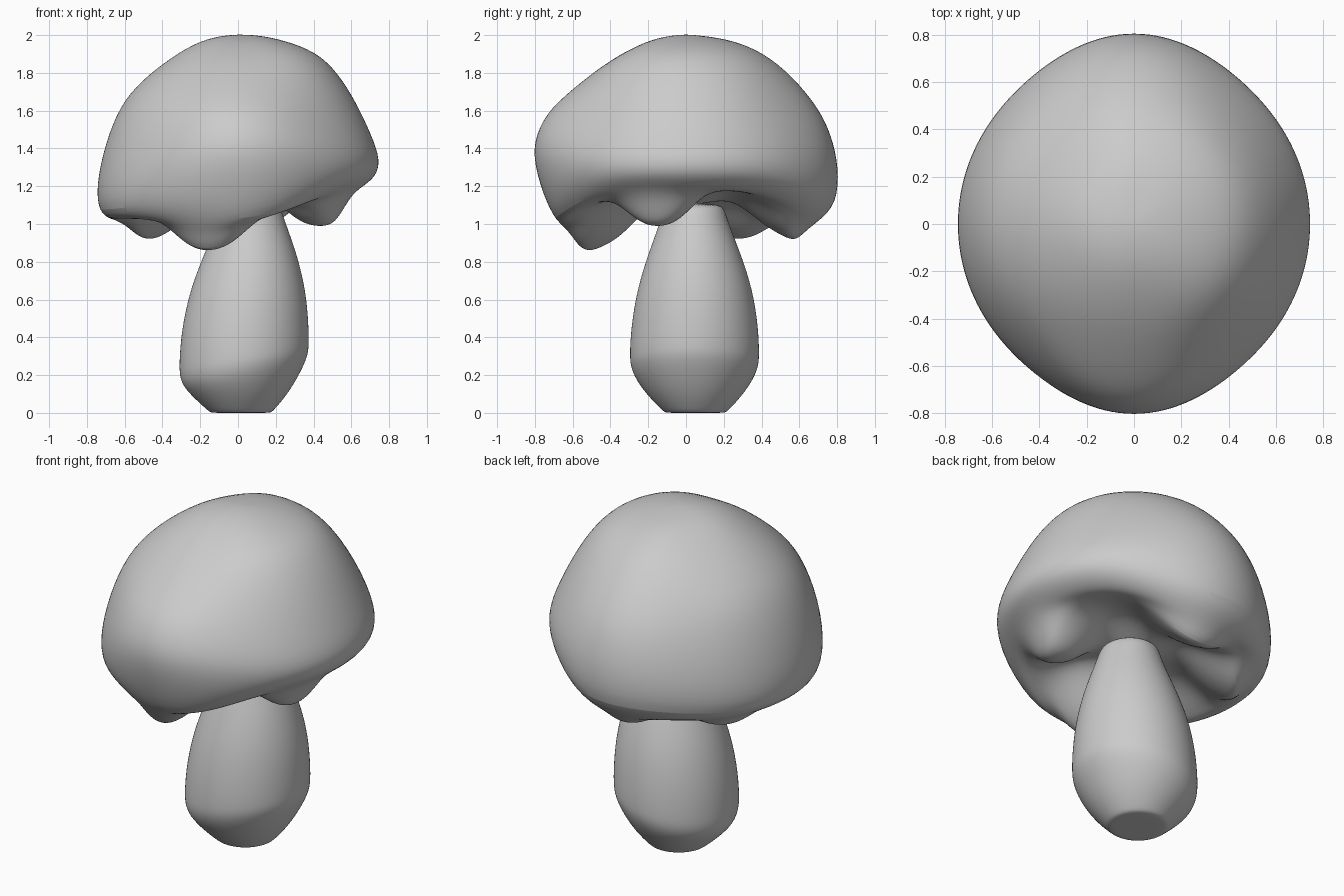
import bpy
import bmesh
from math import sin, cos, pi, exp

SEGMENTS = 40

default_cube = bpy.data.objects.get("Cube")
if default_cube:
    bpy.data.objects.remove(default_cube)

# One plain grey for the whole mushroom
grey = bpy.data.materials.new("plain grey")
grey.use_nodes = True
colour = (0.6, 0.6, 0.6, 1)
grey.diffuse_color = colour
grey.node_tree.nodes["Principled BSDF"].inputs["Base Color"].default_value = colour


def loft(name, rings, start_pole=None, end_pole=None):
    """Join rings of points into a smooth closed skin, with a cap or pole at each end."""
    bm = bmesh.new()
    loops = [[bm.verts.new(point) for point in ring] for ring in rings]
    for lower, upper in zip(loops, loops[1:]):
        for i in range(SEGMENTS):
            j = (i + 1) % SEGMENTS
            bm.faces.new((lower[i], lower[j], upper[j], upper[i]))
    for loop, pole in ((loops[0], start_pole), (loops[-1], end_pole)):
        if pole is None:
            bm.faces.new(loop)
            continue
        tip = bm.verts.new(pole)
        for i in range(SEGMENTS):
            bm.faces.new((loop[i], loop[(i + 1) % SEGMENTS], tip))
    bmesh.ops.recalc_face_normals(bm, faces=bm.faces)
    mesh = bpy.data.meshes.new(name)
    bm.to_mesh(mesh)
    bm.free()
    obj = bpy.data.objects.new(name, mesh)
    bpy.context.collection.objects.link(obj)
    mesh.materials.append(grey)
    subdivision = obj.modifiers.new("smooth skin", 'SUBSURF')
    subdivision.levels = subdivision.render_levels = 2
    bpy.ops.object.select_all(action='DESELECT')
    bpy.context.view_layer.objects.active = obj
    obj.select_set(True)
    bpy.ops.object.shade_smooth_by_angle(angle=pi / 4)
    return obj


def angles():
    return [2 * pi * i / SEGMENTS for i in range(SEGMENTS)]


# Cap: four outer profiles (radius, height) from crown to rim, blended around
left = [(.1, 2), (.24, 1.975), (.42, 1.91), (.53, 1.8), (.625, 1.65),
        (.71, 1.47), (.757, 1.34), (.735, 1.25), (.65, 1.19)]
right = [(.1, 1.995), (.23, 1.96), (.4, 1.85), (.52, 1.75), (.625, 1.63),
         (.705, 1.43), (.755, 1.2), (.74, 1.06), (.67, 1.02)]
front = [(.1, 1.995), (.22, 1.965), (.4, 1.87), (.56, 1.75), (.715, 1.62),
         (.78, 1.52), (.825, 1.38), (.76, 1.15), (.69, 1.01)]
back = [(.1, 1.995), (.24, 1.975), (.41, 1.91), (.57, 1.78), (.71, 1.61),
        (.775, 1.47), (.815, 1.3), (.805, 1.1), (.7, 1.01)]


def cap_point(level, a):
    side = left if cos(a) > 0 else right
    end = back if sin(a) > 0 else front
    (r1, z1), (r2, z2) = side[level], end[level]
    r = r1 + (r2 - r1) * sin(a) ** 8
    return r * cos(a), r * sin(a), z1 + (z2 - z1) * sin(a) ** 4


# Drooping folds under the cap: x, y, drop, width
folds = [(-.14, -.45, .19, .23), (-.45, .26, .13, .23),
         (.02, .52, .13, .23), (.42, -.14, .17, .2)]
HOLLOW = 1.1


def underside_point(fraction, a):
    x, y, z = cap_point(-1, a)
    x, y = x * fraction, y * fraction
    z = HOLLOW + (z - HOLLOW) * fraction ** 2
    z += .07 * sin(pi * fraction) ** 2
    fade = min(1, (1 - fraction) * 6)
    for fx, fy, drop, width in folds:
        distance = (x - fx) ** 2 + (y - fy) ** 2
        z -= 1.2 * drop * fade * exp(-distance ** 1.4 / width ** 2.8)
    return x, y, z


cap_rings = [[cap_point(k, a) for a in angles()] for k in range(len(left))]
cap_rings += [[underside_point(1 - k / 12, a) for a in angles()] for k in range(1, 12)]
loft("cap", cap_rings, (0, 0, 2.003), (0, 0, HOLLOW))

# Stem: height, centre x, centre y, radius, lean of the ring
stem_levels = [(0, .015, .05, .155, 0), (.003, .015, .05, .165, 0),
               (.09, .015, .047, .25, .04), (.18, .02, .045, .313, .12),
               (.25, .03, .045, .34, .15), (.31, .032, .045, .344, .13),
               (.45, .037, .046, .338, .05), (.65, .052, .047, .308, 0),
               (.85, .067, .045, .243, 0), (1, .07, .043, .183, 0),
               (1.08, .065, .04, .165, 0), (1.11, .06, .04, .13, 0)]
stem_rings = [[(cx + r * cos(a), cy + r * sin(a), z + lean * r * cos(a)) for a in angles()]
              for z, cx, cy, r, lean in stem_levels]
loft("stem", stem_rings)
